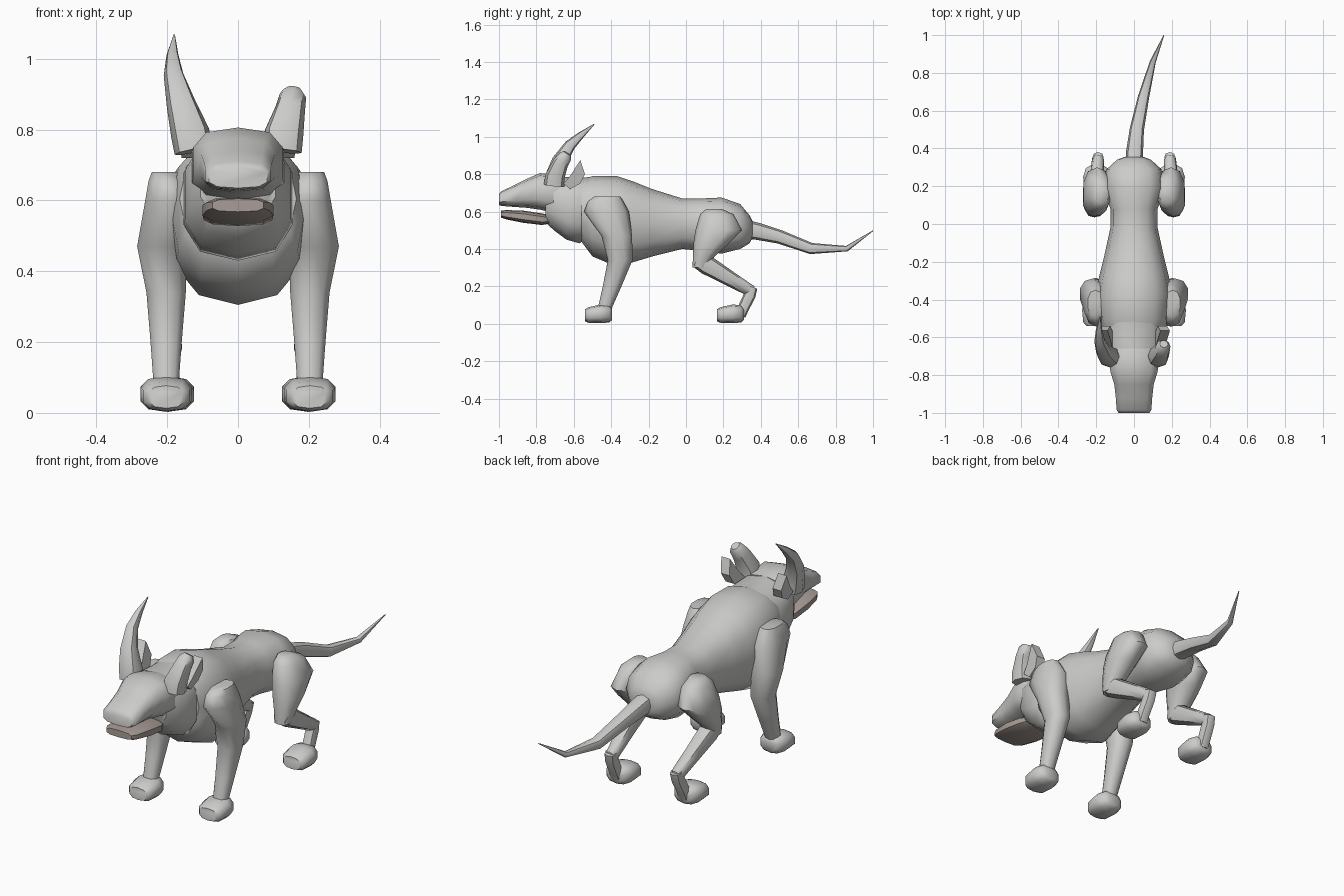
import bpy, bmesh, math
from mathutils import Vector


def material(name, rgb):
    m = bpy.data.materials.new(name)
    m.diffuse_color = (*rgb, 1)
    return m


GREY = material("hide grey", (0.6, 0.6, 0.59))
BROWN = material("jaw brown", (0.40, 0.34, 0.31))


def loft(name, rings, sides=10, axis=None, mat=GREY, power=0.85, angle=50):
    """Skin rings of (x, y, z, half width, half depth) along a path.
    axis 'y' / 'z' keeps the sections upright / level; None follows the path."""
    bm = bmesh.new()
    pts = [Vector(r[:3]) for r in rings]
    loops = []
    for i, r in enumerate(rings):
        if axis == "y":
            u, v = Vector((1, 0, 0)), Vector((0, 0, 1))
        elif axis == "z":
            u, v = Vector((1, 0, 0)), Vector((0, 1, 0))
        else:
            d = Vector()
            if i:
                d += (pts[i] - pts[i - 1]).normalized()
            if i < len(pts) - 1:
                d += (pts[i + 1] - pts[i]).normalized()
            d.normalize()
            u = Vector((1, 0, 0))
            u = (u - d * u.dot(d)).normalized()
            v = d.cross(u)
        ring = []
        for k in range(sides):
            a = 2 * math.pi * k / sides - math.pi / 2
            c, s = math.cos(a), math.sin(a)
            c = math.copysign(abs(c) ** power, c)
            s = math.copysign(abs(s) ** power, s)
            ring.append(bm.verts.new(pts[i] + u * c * r[3] + v * s * r[4]))
        loops.append(ring)
    for a, b in zip(loops, loops[1:]):
        for k in range(sides):
            n = (k + 1) % sides
            bm.faces.new((a[k], a[n], b[n], b[k]))
    bm.faces.new(loops[0])
    bm.faces.new(loops[-1])
    return finish(name, bm, mat, angle)


def finish(name, bm, mat, angle):
    bmesh.ops.recalc_face_normals(bm, faces=bm.faces)
    me = bpy.data.meshes.new(name)
    bm.to_mesh(me)
    bm.free()
    me.materials.append(mat)
    ob = bpy.data.objects.new(name, me)
    bpy.context.collection.objects.link(ob)
    bpy.ops.object.select_all(action="DESELECT")
    ob.select_set(True)
    bpy.context.view_layer.objects.active = ob
    bpy.ops.object.shade_smooth_by_angle(angle=math.radians(angle))
    return ob


def along_y(rows):
    """Rows of (y, bottom, top, half width) to rings centred on x = 0."""
    return [(0, y, (b + t) / 2, w, (t - b) / 2) for y, b, t, w in rows]


# Torso, wide at the chest and narrow at the waist
loft("torso", along_y([
    (-0.56, 0.44, 0.77, 0.165), (-0.50, 0.36, 0.79, 0.19), (-0.37, 0.305, 0.79, 0.20),
    (-0.28, 0.33, 0.76, 0.185), (-0.18, 0.36, 0.72, 0.16), (-0.02, 0.40, 0.67, 0.125),
    (0.08, 0.39, 0.67, 0.125), (0.19, 0.375, 0.675, 0.16), (0.29, 0.40, 0.64, 0.145),
    (0.34, 0.43, 0.58, 0.09), (0.355, 0.46, 0.55, 0.05)]), sides=12, axis="y")

# Thick neck behind the jaw
loft("neck", along_y([
    (-0.75, 0.54, 0.78, 0.11), (-0.70, 0.495, 0.785, 0.14), (-0.64, 0.45, 0.785, 0.155),
    (-0.57, 0.43, 0.78, 0.16), (-0.51, 0.47, 0.785, 0.14)]), axis="y", power=0.75)

# Upper head and muzzle
loft("head", along_y([
    (-1.0, 0.635, 0.695, 0.085), (-0.985, 0.63, 0.71, 0.095), (-0.92, 0.625, 0.74, 0.10),
    (-0.85, 0.62, 0.775, 0.108), (-0.78, 0.61, 0.806, 0.13),
    (-0.70, 0.59, 0.795, 0.135), (-0.66, 0.60, 0.785, 0.12)]), axis="y", power=0.7)

# Lower jaw
loft("lower_jaw", along_y([
    (-0.99, 0.568, 0.605, 0.075), (-0.96, 0.558, 0.608, 0.092), (-0.87, 0.54, 0.605, 0.103),
    (-0.77, 0.528, 0.59, 0.10), (-0.73, 0.535, 0.58, 0.08)]),
    axis="y", power=0.65, mat=BROWN)

# Whole horn and broken horn
loft("long_horn", [
    (-0.125, -0.705, 0.74, 0.055, 0.055), (-0.135, -0.70, 0.79, 0.055, 0.052),
    (-0.16, -0.675, 0.87, 0.042, 0.042), (-0.182, -0.62, 0.955, 0.028, 0.03),
    (-0.185, -0.56, 1.01, 0.017, 0.018), (-0.18, -0.49, 1.068, 0.002, 0.002)], sides=8)
loft("broken_horn", [
    (0.125, -0.705, 0.74, 0.055, 0.055), (0.13, -0.70, 0.79, 0.055, 0.052),
    (0.148, -0.67, 0.86, 0.042, 0.042), (0.155, -0.645, 0.895, 0.038, 0.036),
    (0.158, -0.635, 0.912, 0.022, 0.022)], sides=8)

# Tapering tail that swings to one side
loft("tail", [
    (0, 0.32, 0.505, 0.046, 0.05), (0.003, 0.38, 0.495, 0.045, 0.046),
    (0.015, 0.50, 0.465, 0.038, 0.037), (0.05, 0.67, 0.402, 0.03, 0.03),
    (0.10, 0.86, 0.402, 0.016, 0.015), (0.158, 0.999, 0.497, 0.002, 0.002)], sides=8)


def ear(name, s):
    """Thin pointed plate behind the horn."""
    bm = bmesh.new()
    outline = [(-0.655, 0.75), (-0.62, 0.79), (-0.565, 0.875), (-0.54, 0.80), (-0.565, 0.75), (-0.62, 0.72)]
    rows = [[bm.verts.new((s * (x + (z - 0.75) * 0.2), y, z)) for y, z in outline]
            for x in (0.115, 0.165)]
    for row in rows:
        bm.faces.new(row)
    for k in range(6):
        n = (k + 1) % 6
        bm.faces.new((rows[0][k], rows[0][n], rows[1][n], rows[1][k]))
    finish(name, bm, GREY, 30)


def paw(name, x, y):
    """Rounded paw with its heel at the given y."""
    loft(name, [(x, y - 0.145, 0.045, 0.05, 0.032), (x, y - 0.125, 0.047, 0.068, 0.042),
                (x, y - 0.06, 0.053, 0.075, 0.05), (x, y - 0.015, 0.053, 0.06, 0.046),
                (x, y, 0.05, 0.035, 0.03)], axis="y", power=0.75)


for side, s in (("left", -1), ("right", 1)):
    ear(side + "_ear", s)

    # Front leg: broad shoulder tapering to the wrist
    loft(side + "_front_leg", [
        (s * 0.205, -0.42, 0.68, 0.04, 0.07), (s * 0.20, -0.43, 0.655, 0.055, 0.095),
        (s * 0.195, -0.425, 0.60, 0.07, 0.12), (s * 0.215, -0.37, 0.47, 0.073, 0.082),
        (s * 0.203, -0.352, 0.34, 0.058, 0.066), (s * 0.203, -0.395, 0.20, 0.046, 0.05),
        (s * 0.203, -0.435, 0.08, 0.037, 0.037)], axis="z")
    paw(side + "_front_paw", s * 0.203, -0.395)

    # Hind leg: thigh, bent knee, shank and hock
    loft(side + "_thigh", [
        (s * 0.17, 0.15, 0.615, 0.035, 0.04), (s * 0.18, 0.165, 0.585, 0.06, 0.09),
        (s * 0.195, 0.175, 0.50, 0.075, 0.125), (s * 0.205, 0.135, 0.43, 0.068, 0.095),
        (s * 0.21, 0.095, 0.36, 0.052, 0.058), (s * 0.21, 0.075, 0.30, 0.04, 0.04)], axis="z")
    loft(side + "_shank", [
        (s * 0.21, 0.06, 0.345, 0.042, 0.045), (s * 0.208, 0.11, 0.315, 0.045, 0.052),
        (s * 0.20, 0.22, 0.25, 0.038, 0.042), (s * 0.19, 0.34, 0.18, 0.032, 0.033),
        (s * 0.19, 0.365, 0.18, 0.022, 0.022)], sides=8)
    loft(side + "_hock", [
        (s * 0.19, 0.352, 0.195, 0.03, 0.03), (s * 0.193, 0.34, 0.15, 0.03, 0.032),
        (s * 0.197, 0.305, 0.08, 0.03, 0.03), (s * 0.197, 0.29, 0.045, 0.03, 0.03)], sides=8)
    paw(side + "_hind_paw", s * 0.197, 0.31)
